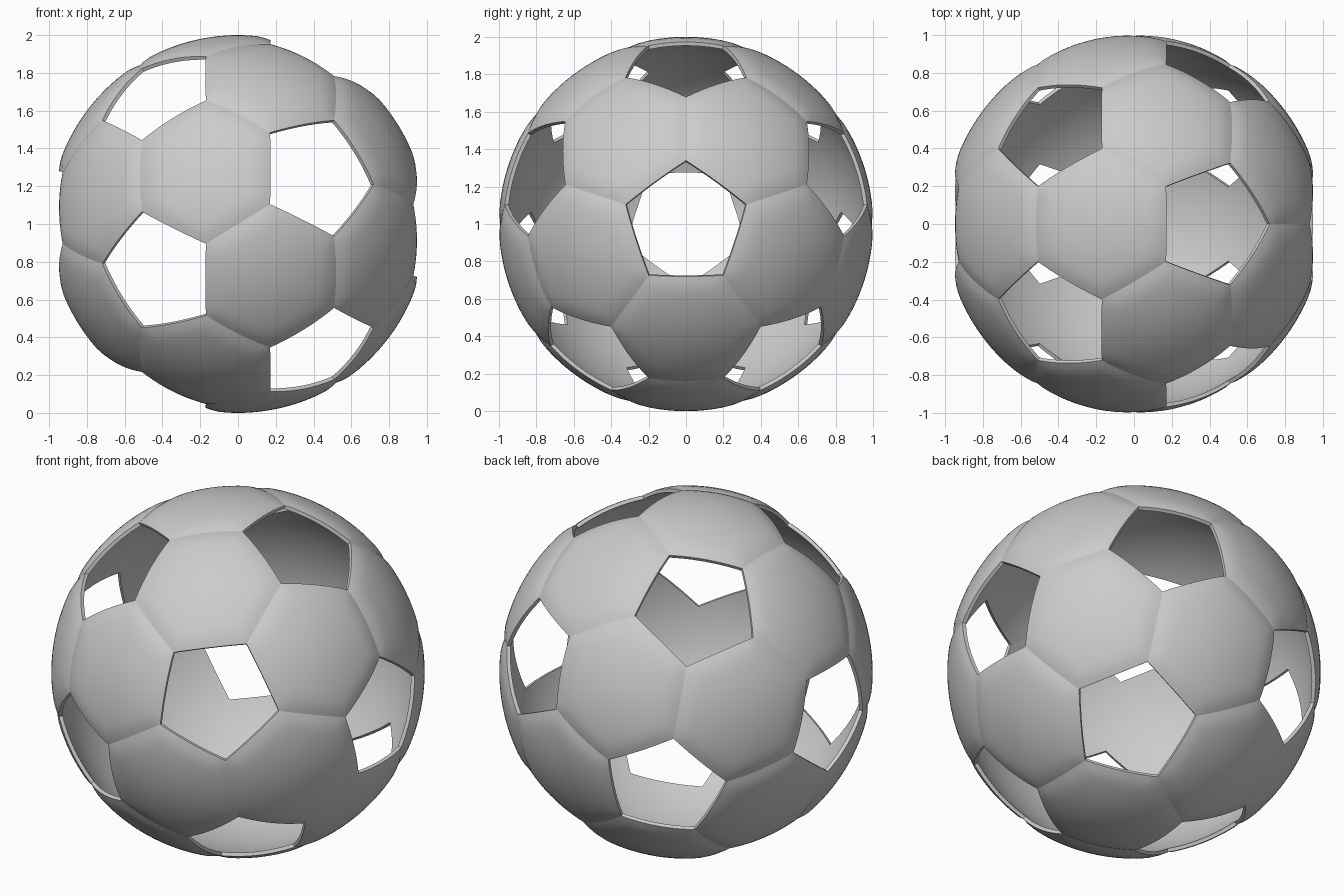
import bpy, bmesh, math
from itertools import combinations
from mathutils import Vector

if "Cube" in bpy.data.objects:
    bpy.data.objects.remove(bpy.data.objects["Cube"])

N = 10            # rings per panel
RIM_DROP = 0.012  # how far the panel edge sinks below the ball surface
INNER = 0.968     # inner shell radius
CENTRE = Vector((0, 0, 1))

# Icosahedron corners with a five-fold axis along x (these become the open holes)
s, c = 2 / math.sqrt(5), 1 / math.sqrt(5)
ico = [Vector((1, 0, 0)), Vector((-1, 0, 0))]
for k in range(5):
    a, b = math.radians(72 * k), math.radians(72 * k + 36)
    ico.append(Vector((c, s * math.sin(a), s * math.cos(a))))
    ico.append(Vector((-c, s * math.sin(b), s * math.cos(b))))


def outer_radius(t):
    f = max(0.0, (t - 0.72) / 0.28)
    return 1 - RIM_DROP * f ** 2


def hex_rings(bm, corners, mid, radius):
    """Concentric hexagon rings projected on a sphere; returns the rim vertices."""
    prev = [bm.verts.new(mid.normalized() * radius(0) + CENTRE)]
    for r in range(1, N + 1):
        ring = []
        for i in range(6):
            p, q = corners[i], corners[(i + 1) % 6]
            for j in range(r):
                flat = mid.lerp(p.lerp(q, j / r), r / N)
                ring.append(bm.verts.new(flat.normalized() * radius(r / N) + CENTRE))
        m, pm = len(ring), len(prev)
        for i in range(6):
            for j in range(r):
                o0, o1 = ring[i * r + j], ring[(i * r + j + 1) % m]
                in0 = prev[(i * (r - 1) + j) % pm]
                bm.faces.new((o0, o1, in0))
                if j < r - 1:
                    in1 = prev[(i * (r - 1) + j + 1) % pm]
                    bm.faces.new((o1, in1, in0))
        prev = ring
    return prev


def make_panel(name, tri):
    A, B, C = tri
    corners = [(2 * p + q) / 3 for p, q in
               ((A, B), (B, A), (B, C), (C, B), (C, A), (A, C))]
    mid = (A + B + C) / 3
    bm = bmesh.new()
    outer = hex_rings(bm, corners, mid, outer_radius)
    inner = hex_rings(bm, corners, mid, lambda t: INNER)
    # edge wall
    for i in range(len(outer)):
        k = (i + 1) % len(outer)
        bm.faces.new((outer[i], outer[k], inner[k], inner[i]))
    bmesh.ops.recalc_face_normals(bm, faces=bm.faces)
    me = bpy.data.meshes.new(name)
    bm.to_mesh(me)
    bm.free()
    ob = bpy.data.objects.new(name, me)
    bpy.context.collection.objects.link(ob)
    return ob


# One hexagonal panel per icosahedron face
panels = []
for tri in combinations(ico, 3):
    if all((p - q).length < 1.1 for p, q in combinations(tri, 2)):
        panels.append(make_panel(f"hex_panel_{len(panels) + 1:02d}", tri))

for ob in panels:
    ob.select_set(True)
bpy.context.view_layer.objects.active = panels[0]
bpy.ops.object.shade_smooth_by_angle(angle=math.radians(35))
